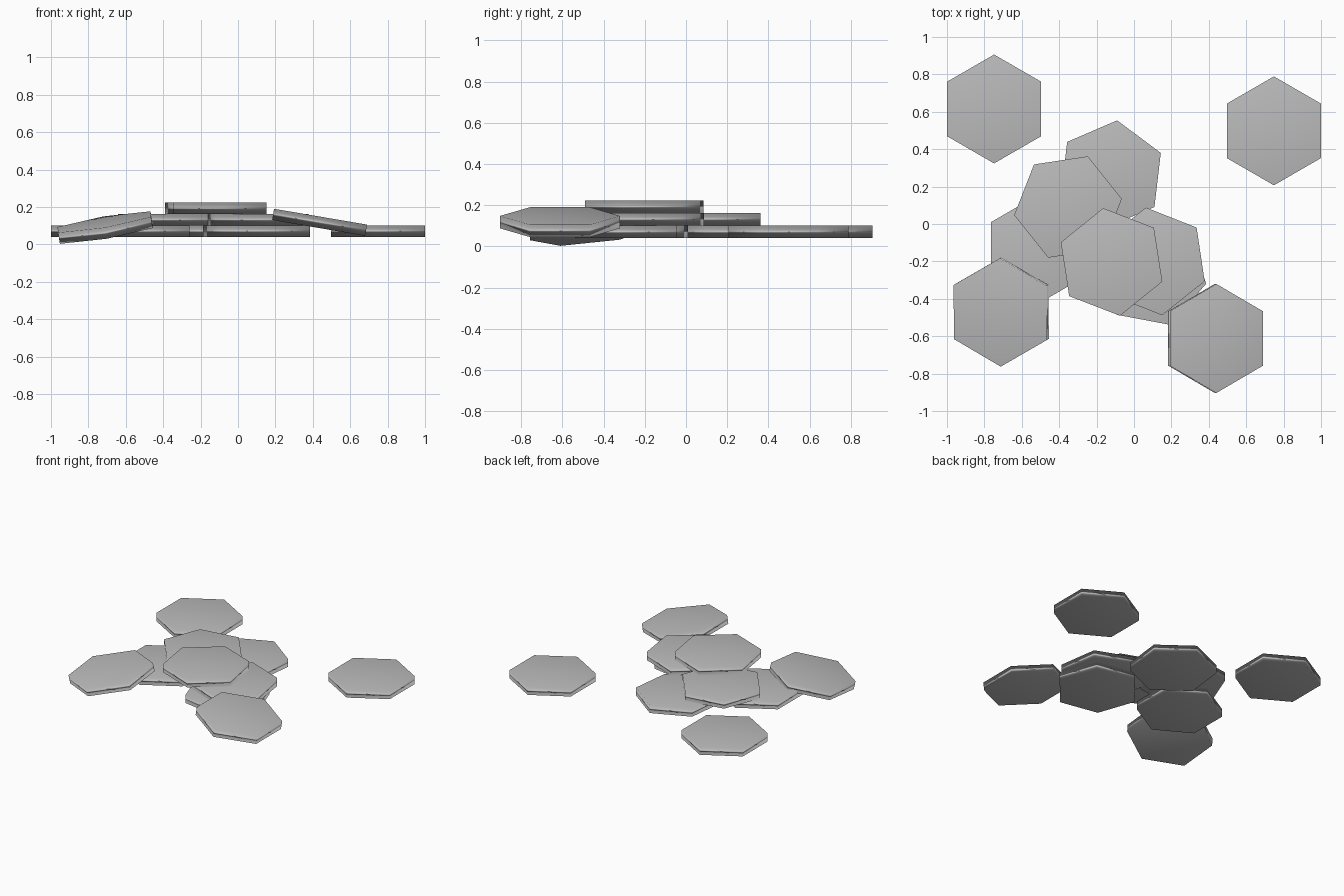
import bpy, bmesh, math
from mathutils import Vector, Matrix

if "Cube" in bpy.data.objects:
    bpy.data.objects.remove(bpy.data.objects["Cube"])

R, T, BASE = 0.291, 0.061, 0.04   # tile radius, thickness, height of the lowest layer

mat = bpy.data.materials.new("stone grey")
mat.diffuse_color = (0.5, 0.5, 0.5, 1)
mat.use_nodes = True
mat.node_tree.nodes["Principled BSDF"].inputs["Base Color"].default_value = mat.diffuse_color


def tile(name, x, y, z, turn=0, slope=(0, 0)):
    """Hexagonal slab centred on x, y, z; slope is its rise along x and y."""
    bm = bmesh.new()
    bmesh.ops.create_cone(bm, cap_ends=True, segments=6, radius1=R, radius2=R, depth=T)
    # put a corner on +y, then turn and tilt the slab
    corner = max(bm.verts, key=lambda v: v.co.y).co
    ang = math.atan2(corner.y, corner.x)
    bmesh.ops.rotate(bm, verts=bm.verts,
                     matrix=Matrix.Rotation(math.pi / 2 - ang + math.radians(turn), 3, 'Z'))
    normal = Vector((-slope[0], -slope[1], 1))
    bmesh.ops.rotate(bm, verts=bm.verts,
                     matrix=Vector((0, 0, 1)).rotation_difference(normal).to_matrix())
    for f in bm.faces:
        f.smooth = True
    me = bpy.data.meshes.new(name)
    bm.to_mesh(me)
    bm.free()
    me.materials.append(mat)
    ob = bpy.data.objects.new(name, me)
    ob.location = (x, y, z)
    bpy.context.collection.objects.link(ob)
    # smooth edges dominated by the large faces
    ob.modifiers.new("face weighted", 'WEIGHTED_NORMAL').mode = 'FACE_AREA'
    return ob


# flat tiles: name, x, y, layer, turn in degrees
flat = [
    ("back_left_tile", -0.748, 0.615, 0, 0),
    ("back_right_tile", 0.748, 0.498, 0, 0),
    ("pile_back_tile", -0.124, 0.265, 0, -6.7),
    ("pile_left_tile", -0.512, -0.135, 0, 0),
    ("pile_right_tile", 0.10, -0.265, 0, 19.3),
    ("middle_left_tile", -0.353, 0.091, 1, -21.4),
    ("middle_right_tile", 0.107, -0.20, 1, 8.5),
    ("top_tile", -0.12, -0.203, 2, 8.9),
]
for name, x, y, layer, turn in flat:
    tile(name, x, y, BASE + T * (layer + 0.5), turn)

# tiles leaning on the pile
tile("leaning_left_tile", -0.71, -0.47, 0.09, 0, (0.17, 0.105))
tile("leaning_right_tile", 0.436, -0.612, 0.118, 0, (-0.17, 0))
